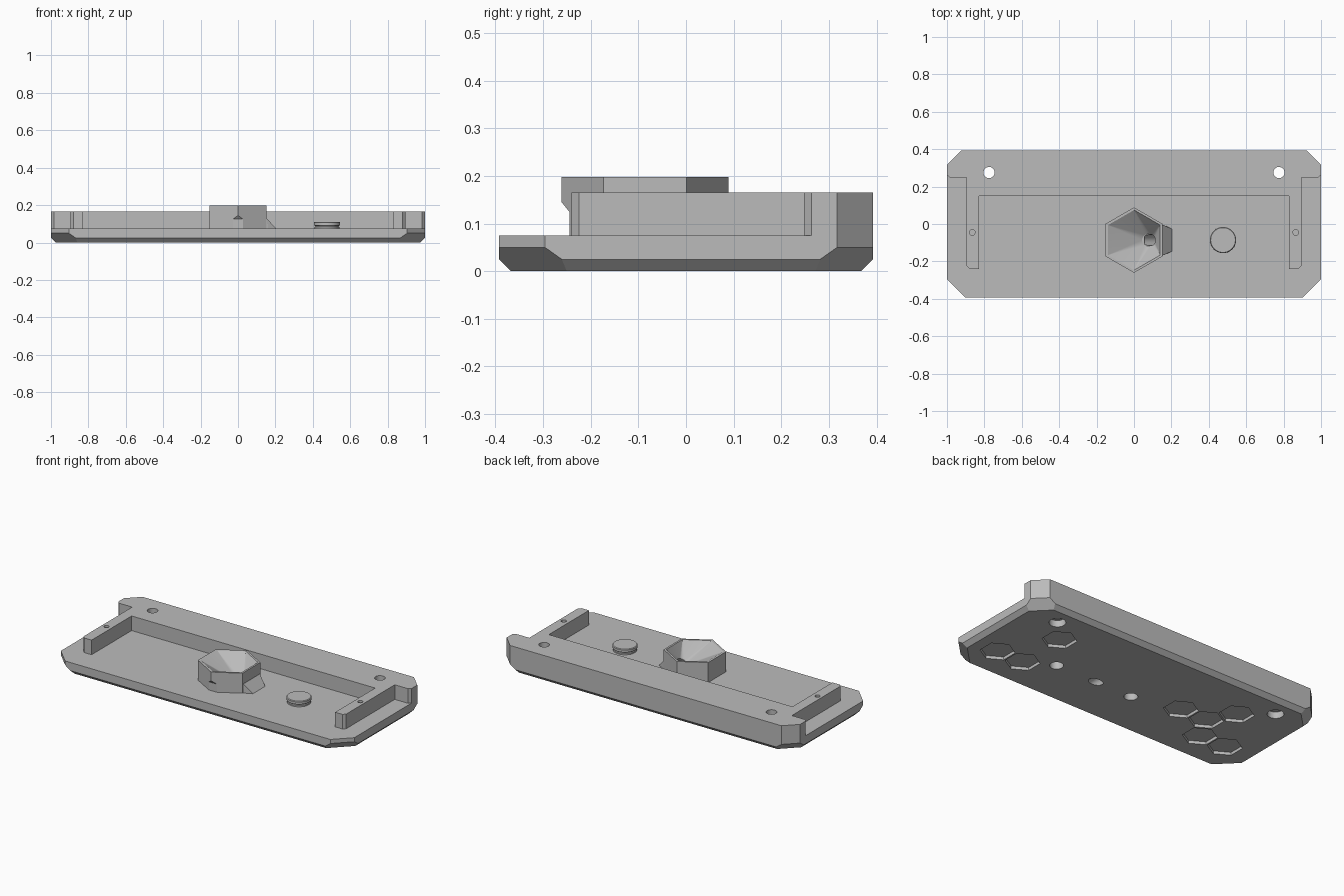
import bpy, bmesh, math
from mathutils import Vector, Matrix

cube = bpy.data.objects.get("Cube")
if cube:
    bpy.data.objects.remove(cube, do_unlink=True)

grey = bpy.data.materials.new("plain grey")
grey.use_nodes = True
grey.diffuse_color = (0.5, 0.5, 0.5, 1)
grey.node_tree.nodes["Principled BSDF"].inputs["Base Color"].default_value = (0.5, 0.5, 0.5, 1)


def finish(bm, name):
    bmesh.ops.recalc_face_normals(bm, faces=bm.faces)
    mesh = bpy.data.meshes.new(name)
    bm.to_mesh(mesh)
    bm.free()
    mesh.materials.append(grey)
    ob = bpy.data.objects.new(name, mesh)
    bpy.context.collection.objects.link(ob)
    return ob


def prism(name, outline, z0, z1):
    bm = bmesh.new()
    face = bm.faces.new([bm.verts.new((x, y, z0)) for x, y in outline])
    top = bmesh.ops.extrude_face_region(bm, geom=[face])["geom"]
    verts = [v for v in top if isinstance(v, bmesh.types.BMVert)]
    bmesh.ops.translate(bm, verts=verts, vec=(0, 0, z1 - z0))
    return finish(bm, name)


def hull(name, points):
    bm = bmesh.new()
    for p in points:
        bm.verts.new(p)
    bmesh.ops.convex_hull(bm, input=bm.verts)
    return finish(bm, name)


def ring(x, y, r, n):
    # First point lies on the y axis, so hexagons point front and back
    return [(x + r * math.sin(math.tau * i / n), y + r * math.cos(math.tau * i / n)) for i in range(n)]


def rod(name, start, end, r):
    a, b = Vector(start), Vector(end)
    turn = (b - a).to_track_quat("Z", "Y").to_matrix().to_4x4()
    bm = bmesh.new()
    bmesh.ops.create_cone(bm, cap_ends=True, segments=32, radius1=r, radius2=r,
                          depth=(b - a).length, matrix=Matrix.Translation((a + b) / 2) @ turn)
    return finish(bm, name)


def combine(ob, tool, operation="DIFFERENCE"):
    mod = ob.modifiers.new("shape", "BOOLEAN")
    mod.operation, mod.object, mod.solver = operation, tool, "EXACT"
    graph = bpy.context.evaluated_depsgraph_get()
    mesh = bpy.data.meshes.new_from_object(ob.evaluated_get(graph))
    ob.modifiers.clear()
    ob.data = mesh
    bpy.data.objects.remove(tool, do_unlink=True)


def slice_off(bm, point, normal):
    bmesh.ops.bisect_plane(bm, geom=bm.verts[:] + bm.edges[:] + bm.faces[:], dist=1e-6,
                           plane_co=point, plane_no=normal, clear_outer=True)
    bmesh.ops.holes_fill(bm, edges=[e for e in bm.edges if e.is_boundary], sides=0)


# Solid block with cut corners and a bevelled underside
TOP, DECK, W, D = 0.165, 0.075, 1.0, 0.392
bm = bmesh.new()
bmesh.ops.create_cube(bm, size=1, matrix=Matrix.Translation((0, 0, TOP / 2))
                      @ Matrix.Diagonal((2 * W, 2 * D, TOP, 1)))
for side in (-1, 1):
    for end, cut in ((-1, 0.096), (1, 0.075)):
        corner = (side * W, end * (D - cut), 0.05)
        slice_off(bm, corner, (side, end, 0))
        slice_off(bm, corner, (side, end, -math.sqrt(2)))
    slice_off(bm, (side * W, 0, 0.025), (side, 0, -1))
    slice_off(bm, (0, side * D, 0.025), (0, side, -1))
base = finish(bm, "base_tray")

# Lowered deck leaves the rear rail and the two side arms
half = [(1.1, -0.5), (1.1, 0.363), (0.985, 0.248), (0.895, 0.248), (0.895, -0.225),
        (0.88, -0.24), (0.83, -0.24), (0.83, 0.15)]
combine(base, prism("deck_cutter", half + [(-x, y) for x, y in reversed(half)], DECK, 0.3))

# Screw holes in the rail and pilot holes in the arms
for side in (-1, 1):
    x = side * 0.775
    combine(base, rod("screw_hole", (x, 0.275, -0.1), (x, 0.275, 0.3), 0.03))
    combine(base, rod("screw_recess", (x, 0.275, -0.1), (x, 0.275, 0.04), 0.046))
    x = side * 0.865
    combine(base, rod("pilot_hole", (x, -0.045, 0.1), (x, -0.045, 0.3), 0.015))

# Blind round holes under the deck
CY = -0.086
for x in (-0.05, 0.478):
    combine(base, rod("blind_hole", (x, CY, -0.1), (x, CY, 0.055), 0.038))

# Honeycomb recesses on the underside
rows = {0.138: (0.645, -0.615), -0.017: (-0.348, -0.526), -0.175: (0.645, 0.823, -0.615, -0.793)}
for y, columns in rows.items():
    for x in columns:
        combine(base, prism("honeycomb_cutter", ring(x, y, 0.097, 6), -0.1, 0.018))

# Hexagonal funnel with a sloped spout housing
funnel = prism("hexagonal_funnel", ring(0, CY, 0.175, 6), 0.065, 0.198)
spout = [(x, CY + s * w, z) for s in (-1, 1)
         for x, w, z in ((0.08, 0.08, 0.066), (0.08, 0.08, 0.13), (0.153, 0.082, 0.13),
                         (0.203, 0.06, 0.075), (0.203, 0.06, 0.066), (0.16, 0.08, 0.066))]
combine(funnel, hull("spout_housing", spout), "UNION")
bowl = [(x, y, 0.199) for x, y in ring(0, CY, 0.162, 6)]
bowl += [(x, y, 0.1) for x, y in ring(0.075, CY, 0.032, 24)]
combine(funnel, hull("bowl_cutter", bowl))

# Notch on the front edge of the funnel
notch = [(x, y, z) for x in (-0.1, 0.1)
         for y, z in ((-0.245, 0), (-0.245, 0.125), (-0.262, 0.146), (-0.3, 0.146), (-0.3, 0))]
combine(funnel, hull("notch_cutter", notch))

# Slanted drain running from the bowl to the underside
for part, stop in ((base, -0.03), (funnel, -0.03)):
    combine(part, rod("drain_cutter", (0.07, CY, 0.115), (0.235, CY, stop), 0.03))

# Round button with a groove under its cap
profile = [(0.066, 0.07), (0.066, 0.083), (0.062, 0.086), (0.062, 0.089), (0.07, 0.092),
           (0.07, 0.107), (0.066, 0.111)]
bm = bmesh.new()
loops = [[bm.verts.new((x, y, z)) for x, y in ring(0.476, CY, r, 40)] for r, z in profile]
for low, high in zip(loops, loops[1:]):
    for i in range(40):
        j = (i + 1) % 40
        bm.faces.new((low[i], low[j], high[j], high[i]))
bm.faces.new(loops[0])
bm.faces.new(loops[-1])
button = finish(bm, "round_button")

# Smooth round walls and keep hard edges
for ob in bpy.context.view_layer.objects:
    ob.select_set(ob in (base, funnel, button))
bpy.context.view_layer.objects.active = base
bpy.ops.object.shade_smooth_by_angle(angle=math.radians(20))
